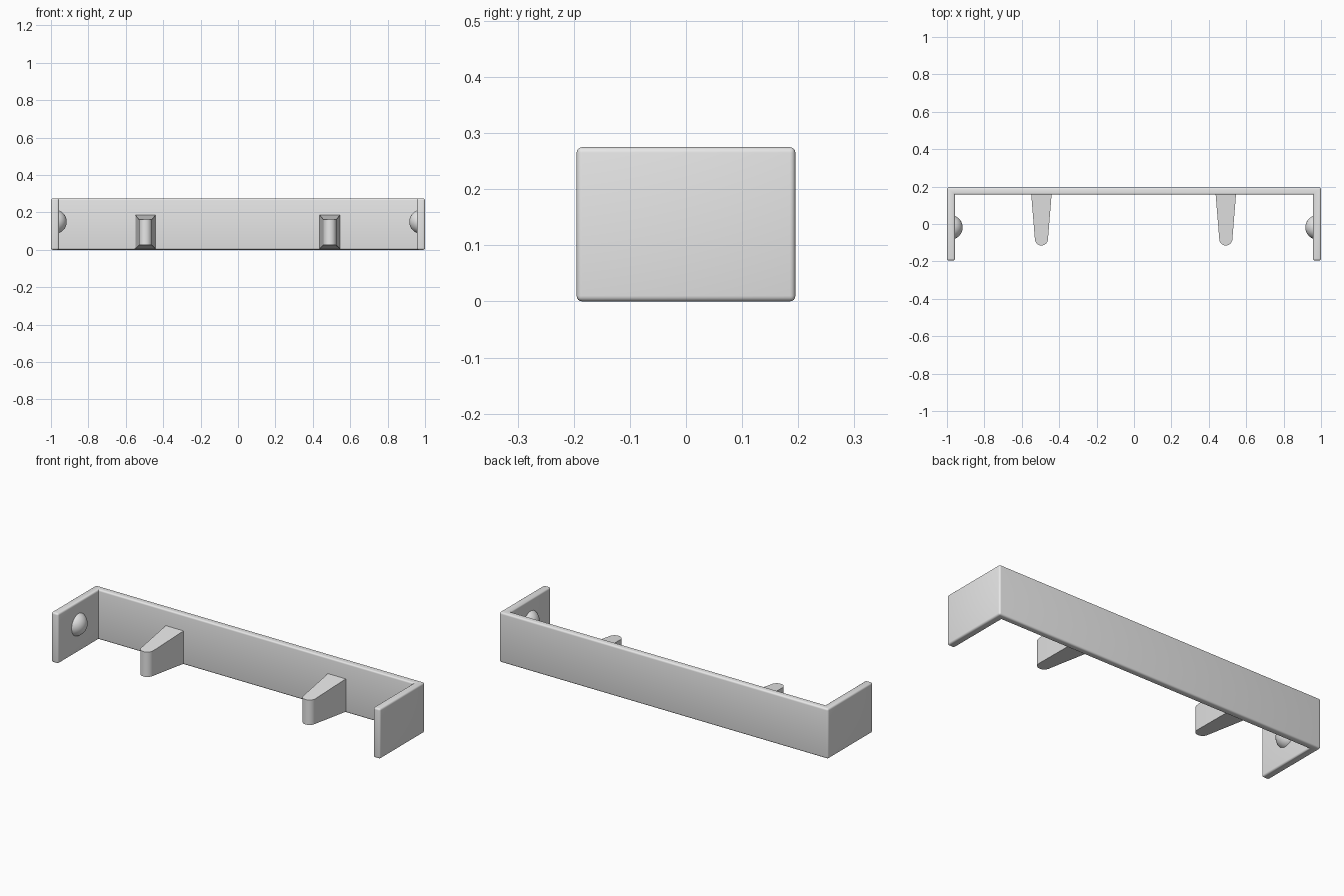
import bpy, bmesh, math
from mathutils import Vector

cube = bpy.data.objects.get("Cube")
if cube:
    bpy.data.objects.remove(cube, do_unlink=True)

grey = bpy.data.materials.new("light_grey")
grey.use_nodes = True
grey.diffuse_color = (0.8, 0.8, 0.8, 1)
grey.node_tree.nodes["Principled BSDF"].inputs["Base Color"].default_value = (0.8, 0.8, 0.8, 1)


def finish(bm, name):
    """Turn a bmesh into a smooth-shaded object with sharp edges kept."""
    bmesh.ops.recalc_face_normals(bm, faces=bm.faces[:])
    mesh = bpy.data.meshes.new(name)
    bm.to_mesh(mesh)
    bm.free()
    mesh.materials.append(grey)
    obj = bpy.data.objects.new(name, mesh)
    bpy.context.collection.objects.link(obj)
    bpy.ops.object.select_all(action="DESELECT")
    obj.select_set(True)
    bpy.context.view_layer.objects.active = obj
    bpy.ops.object.shade_smooth_by_angle(angle=math.radians(30))
    return obj


def prism(outline, z_range):
    """Close an xy outline into a solid; z_range(y) gives bottom and top."""
    bm = bmesh.new()
    low = [bm.verts.new((x, y, z_range(y)[0])) for x, y in outline]
    high = [bm.verts.new((x, y, z_range(y)[1])) for x, y in outline]
    bm.faces.new(low[::-1])
    bm.faces.new(high)
    n = len(outline)
    for i in range(n):
        j = (i + 1) % n
        bm.faces.new((low[i], low[j], high[j], high[i]))
    bmesh.ops.recalc_face_normals(bm, faces=bm.faces[:])
    return bm


# U-shaped bracket: back wall and two end walls with rounded outer edges
DEPTH, HEIGHT, INNER_X, INNER_Y = 0.195, 0.275, 0.957, 0.157
half = [(1, DEPTH), (1, -DEPTH), (INNER_X, -DEPTH), (INNER_X, INNER_Y)]
outline = half + [(-x, y) for x, y in reversed(half)]
bm = prism(outline, lambda y: (0, HEIGHT))
convex = [e for e in bm.edges if e.is_convex]
bmesh.ops.bevel(bm, geom=convex, offset=0.01, segments=4, profile=0.5, affect="EDGES")
finish(bm, "bracket")

# Tapered prongs with a rounded tip on the front of the back wall
ROOT_Y, TIP_Y, TIP_R = 0.165, -0.08, 0.035


def prong_z(y):
    t = min(1, (ROOT_Y - y) / (ROOT_Y - TIP_Y))
    return 0.005 + 0.02 * t, 0.187 - 0.025 * t


for side, cx in (("right", -0.495), ("left", 0.491)):
    tip = [(cx + TIP_R * math.cos(a), TIP_Y - TIP_R * math.sin(a))
           for a in (math.pi * i / 16 for i in range(17))]
    shape = [(cx + 0.055, ROOT_Y)] + tip + [(cx - 0.055, ROOT_Y)]
    finish(prism(shape, prong_z), side + "_prong")

# Shallow domes on the inner faces of the end walls
for side, s in (("right", -1), ("left", 1)):
    bm = bmesh.new()
    bmesh.ops.create_uvsphere(bm, u_segments=40, v_segments=24, radius=0.065)
    for v in bm.verts:
        v.co += Vector((s * 0.981, -0.018, 0.15))
    bmesh.ops.bisect_plane(bm, geom=bm.verts[:] + bm.edges[:] + bm.faces[:],
                           plane_co=(s * 0.96, 0, 0), plane_no=(s, 0, 0), clear_outer=True)
    bmesh.ops.holes_fill(bm, edges=[e for e in bm.edges if e.is_boundary])
    finish(bm, side + "_dome")
